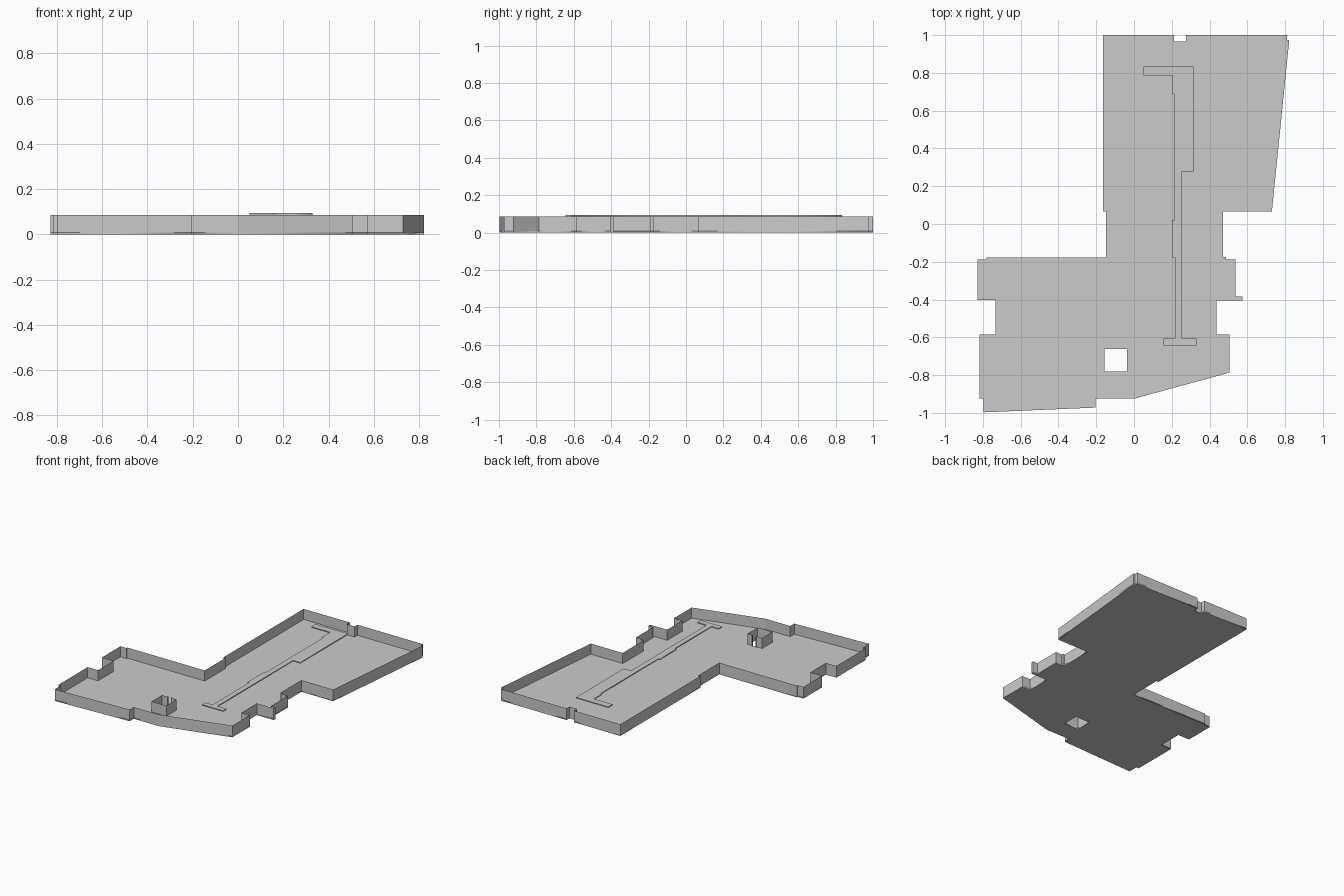
import bpy
import bmesh

if "Cube" in bpy.data.objects:
    bpy.data.objects.remove(bpy.data.objects["Cube"])

SLAB = 0.008       # slab thickness
WALL_TOP = 0.086   # top of the walls


def make_slab(name, loops, z0, z1):
    """Filled flat plate; every loop after the first cuts a hole."""
    cu = bpy.data.curves.new(name, 'CURVE')
    cu.dimensions = '2D'
    cu.fill_mode = 'BOTH'
    cu.extrude = (z1 - z0) / 2
    for pts in loops:
        sp = cu.splines.new('POLY')
        sp.points.add(len(pts) - 1)
        for p, (x, y) in zip(sp.points, pts):
            p.co = (x, y, 0, 1)
        sp.use_cyclic_u = True
    ob = bpy.data.objects.new(name, cu)
    ob.location.z = (z0 + z1) / 2
    bpy.context.collection.objects.link(ob)
    bpy.ops.object.select_all(action='DESELECT')
    ob.select_set(True)
    bpy.context.view_layer.objects.active = ob
    bpy.ops.object.convert(target='MESH')
    bpy.context.object.name = name


def link_bmesh(name, bm):
    me = bpy.data.meshes.new(name)
    bm.to_mesh(me)
    bm.free()
    bpy.context.collection.objects.link(bpy.data.objects.new(name, me))


def make_wall(name, pts, closed):
    """Thin upright sheet following a path."""
    bm = bmesh.new()
    low = [bm.verts.new((x, y, 0)) for x, y in pts]
    top = [bm.verts.new((x, y, WALL_TOP)) for x, y in pts]
    n = len(pts)
    for i in range(n if closed else n - 1):
        j = (i + 1) % n
        bm.faces.new((low[j], low[i], top[i], top[j]))
    link_bmesh(name, bm)


# Building outline, clockwise from the back left corner
outline = [
    (-.164, 1), (.212, 1), (.212, .967), (.275, .967), (.275, 1), (.81, 1),
    (.81, .975), (.822, .975), (.73, .067), (.47, .067), (.47, -.175),
    (.487, -.175), (.487, -.187), (.538, -.187), (.538, -.385),
    (.575, -.385), (.575, -.405), (.437, -.405), (.437, -.584),
    (.505, -.584), (.505, -.787), (0, -.925), (-.203, -.925),
    (-.203, -.972), (-.797, -.997), (-.797, -.925), (-.818, -.925),
    (-.818, -.584), (-.733, -.584), (-.733, -.403), (-.828, -.403),
    (-.828, -.187), (-.78, -.187), (-.78, -.178), (-.147, -.178),
    (-.147, .065), (-.164, .065)]

# Square shaft through the floor
xa, xb, ya, yb = -.157, -.038, -.782, -.662
shaft = [(xa, yb), (xa, ya), (xb, ya), (xb, yb)]

make_slab("floor_slab", [outline, shaft], 0, SLAB)
make_wall("outer_wall", outline, True)

# Shaft wall with a narrow doorway at the back
door = [(-.112, yb + .012), (-.112, yb)]
door_end = [(-.083, yb), (-.083, yb + .012)]
make_wall("shaft_wall", door + shaft + door_end, False)

# Raised walkway level with the wall tops
walkway = [
    (.05, .834), (.314, .834), (.314, .278), (.255, .278), (.255, -.605),
    (.33, -.605), (.33, -.643), (.157, -.643), (.157, -.605),
    (.216, -.605), (.216, -.178), (.202, -.178), (.202, .02),
    (.214, .02), (.214, .687), (.203, .687), (.203, .785), (.05, .785)]
make_slab("walkway", [walkway], WALL_TOP, WALL_TOP + SLAB)

# Rows of fine raised marks on the walkway
bm = bmesh.new()
z = WALL_TOP + SLAB + .0006
for x, start in ((.222, -.63), (.247, -.63), (.287, .29), (.303, .29)):
    y = start
    while y < .82:
        q = [bm.verts.new((x + dx, y + dy, z))
             for dx, dy in ((-.003, -.006), (.003, -.006), (.003, .006), (-.003, .006))]
        bm.faces.new(q)
        y += .03
link_bmesh("walkway_marks", bm)
